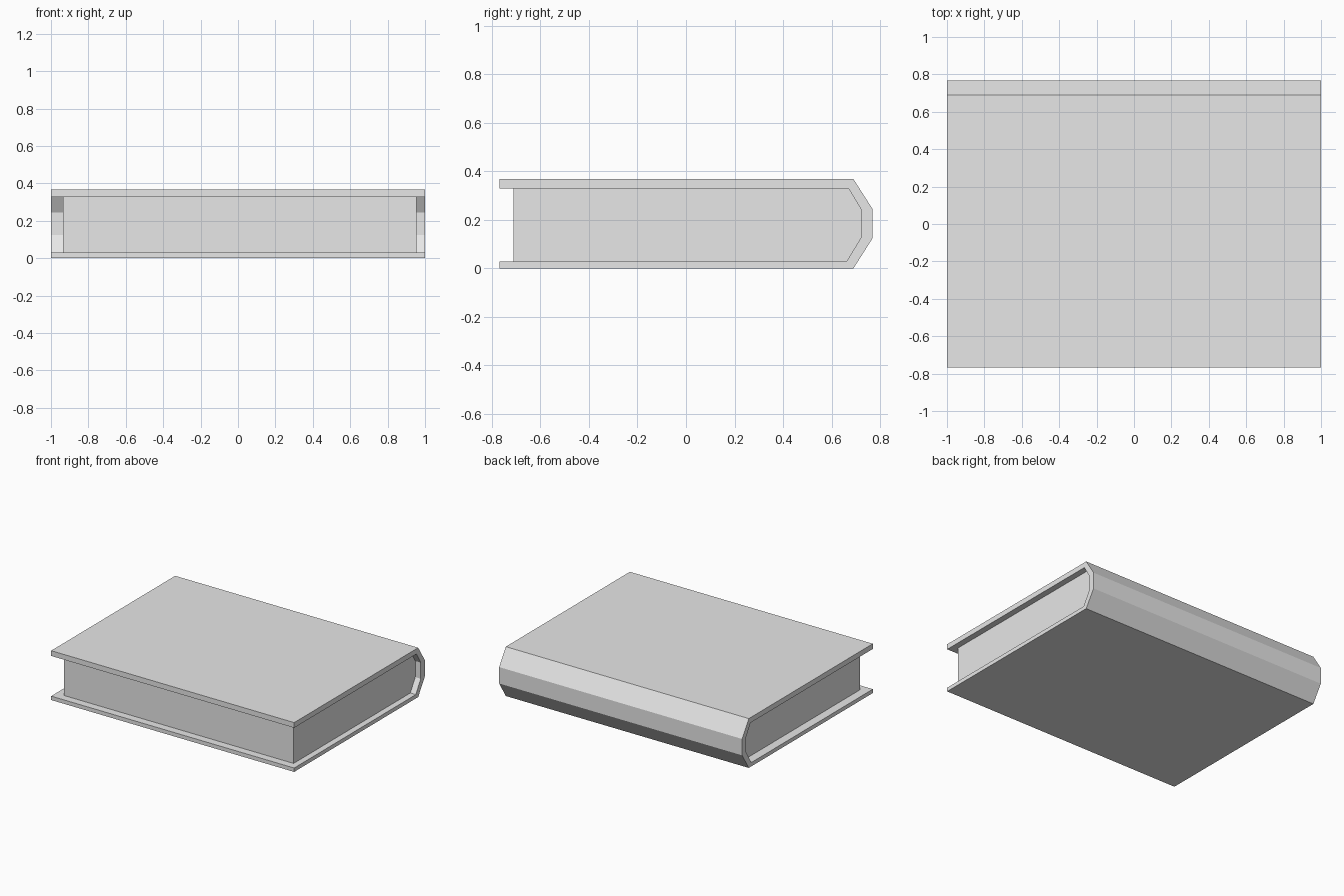
import bpy

# Remove the default cube
cube = bpy.data.objects.get("Cube")
if cube:
    bpy.data.objects.remove(cube, do_unlink=True)

# One plain grey for the whole book
grey = bpy.data.materials.new("plain grey")
grey.use_nodes = True
colour = (0.8, 0.8, 0.8, 1)
grey.diffuse_color = colour
grey.node_tree.nodes["Principled BSDF"].inputs["Base Color"].default_value = colour


def extrude_profile(name, profile, x_min, x_max):
    """Prism along x from a counter-clockwise (y, z) profile."""
    n = len(profile)
    verts = [(x, y, z) for x in (x_min, x_max) for y, z in profile]
    faces = [tuple(reversed(range(n))), tuple(range(n, 2 * n))]
    faces += [(i, (i + 1) % n, n + (i + 1) % n, n + i) for i in range(n)]
    mesh = bpy.data.meshes.new(name)
    mesh.from_pydata(verts, [], faces)
    mesh.materials.append(grey)
    obj = bpy.data.objects.new(name, mesh)
    bpy.context.collection.objects.link(obj)
    return obj


# Spine contours, bottom to top
outer_spine = [(0.69, 0), (0.768, 0.123), (0.768, 0.245), (0.69, 0.367)]
inner_spine = [(0.662, 0.029), (0.72, 0.125), (0.72, 0.245), (0.67, 0.328)]
front = -0.768
top = outer_spine[-1][1]
page_low, page_high = inner_spine[0][1], inner_spine[-1][1]

# Cover: two boards joined by the faceted spine
extrude_profile(
    "cover",
    [(front, 0)] + outer_spine + [(front, top), (front, page_high)]
    + inner_spine[::-1] + [(front, page_low)],
    -1, 1)

# Page block: fills the spine, set back from the cover edges
extrude_profile(
    "pages",
    [(-0.71, page_low)] + inner_spine + [(-0.71, page_high)],
    -0.935, 0.955)
